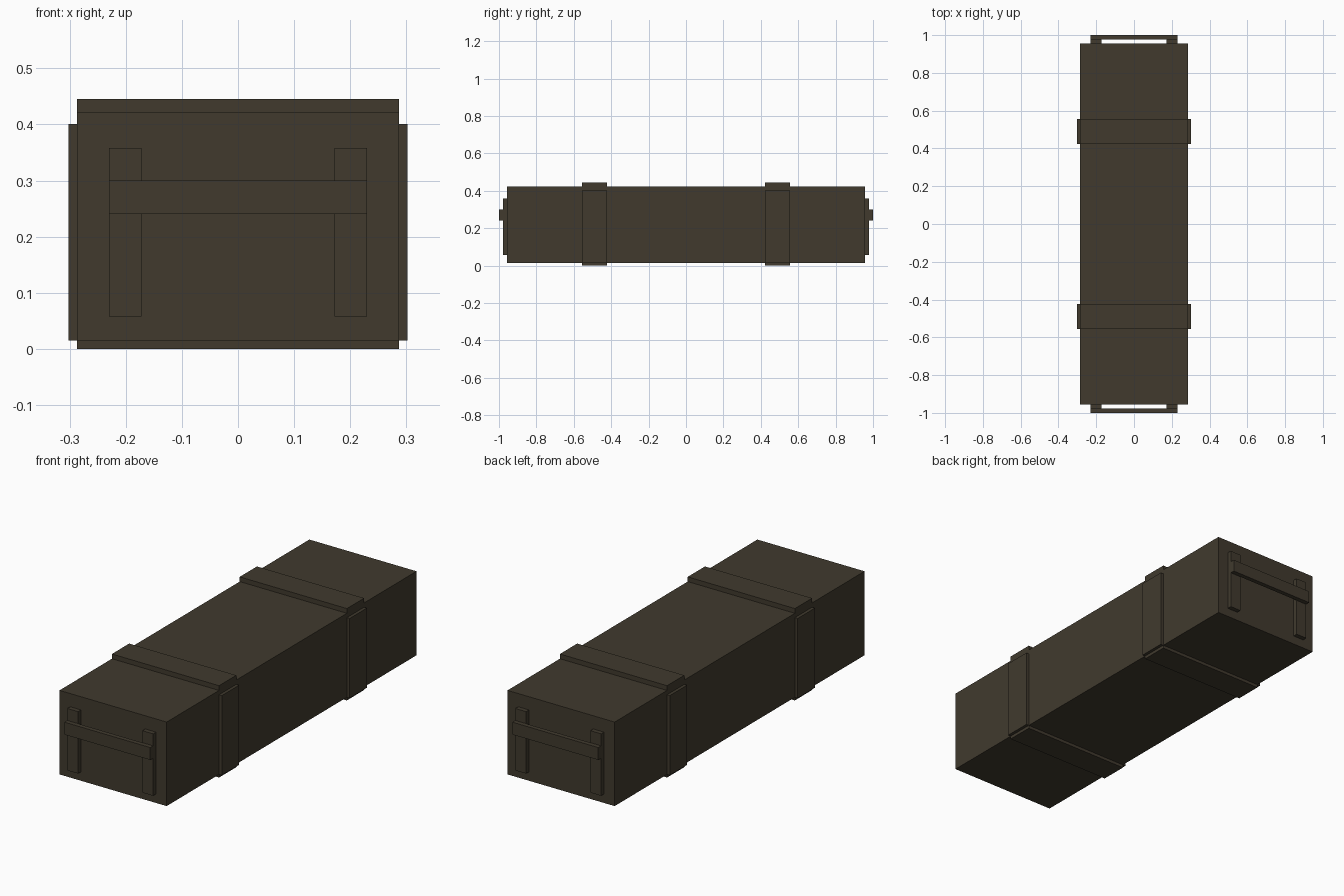
import bpy

if "Cube" in bpy.data.objects:
    bpy.data.objects.remove(bpy.data.objects["Cube"])

mat = bpy.data.materials.new("dark olive brown")
mat.diffuse_color = (0.052, 0.042, 0.027, 1)
mat.use_nodes = True
mat.node_tree.nodes["Principled BSDF"].inputs["Base Color"].default_value = mat.diffuse_color


def box(name, x, y, z):
    """Box from (min, max) ranges on each axis."""
    bpy.ops.mesh.primitive_cube_add(size=1, location=[(a + b) / 2 for a, b in (x, y, z)])
    ob = bpy.context.object
    ob.name = name
    ob.scale = [b - a for a, b in (x, y, z)]
    bpy.ops.object.transform_apply(location=False, rotation=False, scale=True)
    ob.data.materials.append(mat)
    return ob


def span(s, a, b):
    """Range a..b on the side given by sign s."""
    return tuple(sorted((s * a, s * b)))


W, L, Z0, Z1 = 0.287, 0.956, 0.015, 0.422

# Main crate
box("crate_body", (-W, W), (-L, L), (Z0, Z1))

for s in (-1, 1):
    end = "front" if s < 0 else "back"
    y = span(s, 0.423, 0.555)
    # Battens wrapped round the crate
    box(end + "_top_batten", (-W, W), y, (Z1, 0.445))
    box(end + "_bottom_batten", (-W, W), y, (0, Z0))
    for t in (-1, 1):
        side = "_left" if t < 0 else "_right"
        box(end + side + "_batten", span(t, W, 0.302), y, (Z0, 0.401))
        # Handle posts on the end
        box(end + side + "_handle_post", span(t, 0.172, 0.23), span(s, L, 0.978), (0.058, 0.358))
    # Handle bar across the posts
    box(end + "_handle_bar", (-0.23, 0.23), span(s, 0.978, 1.0), (0.24, 0.30))
